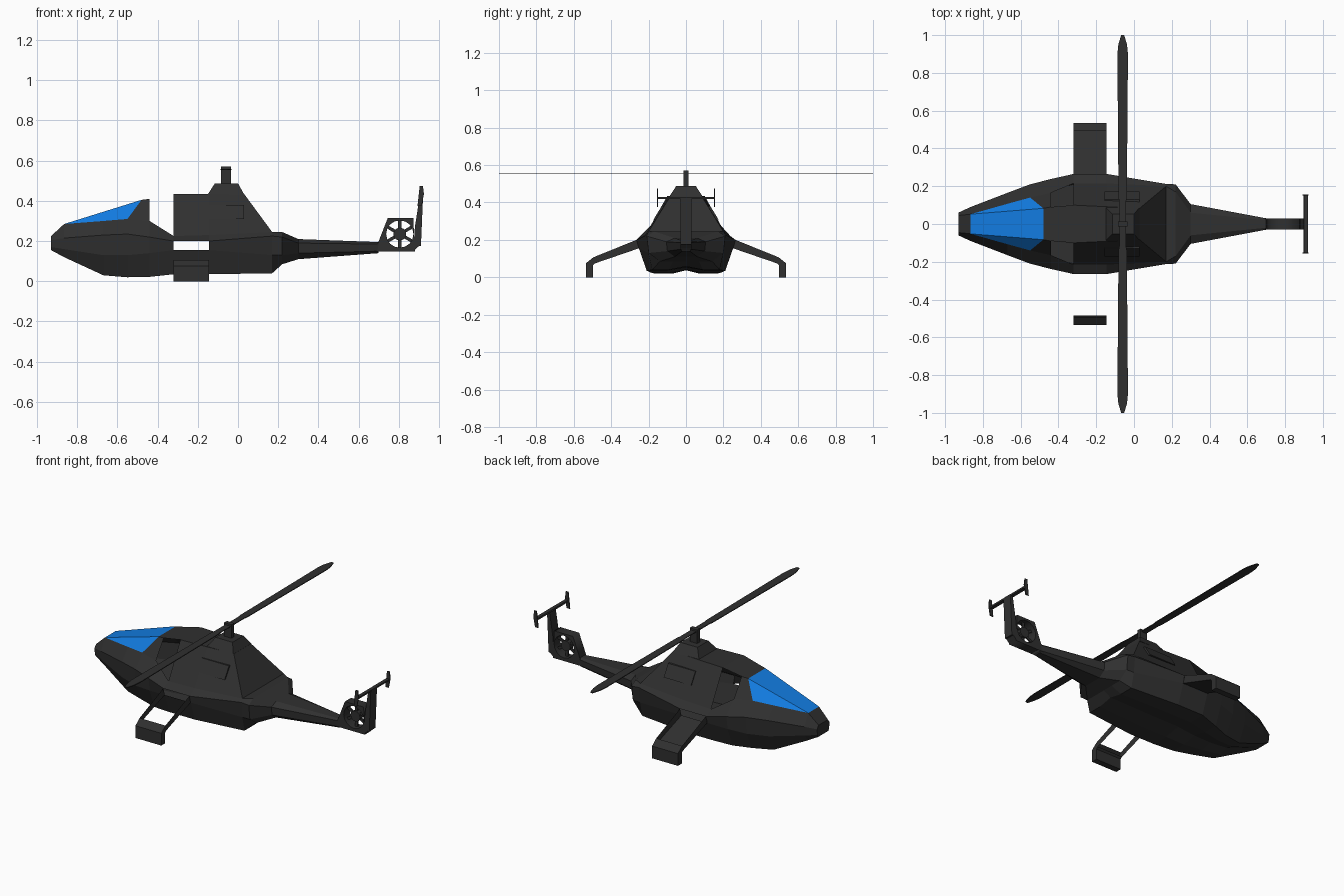
import bpy, bmesh, math
from mathutils import Vector

if "Cube" in bpy.data.objects:
    bpy.data.objects.remove(bpy.data.objects["Cube"])


def material(name, rgb):
    m = bpy.data.materials.new(name)
    m.diffuse_color = (*rgb, 1)
    m.use_nodes = True
    m.node_tree.nodes["Principled BSDF"].inputs["Base Color"].default_value = m.diffuse_color
    return m


DARK = material("dark_grey", (0.029, 0.029, 0.029))
BLUE = material("glass_blue", (0.006, 0.2, 0.75))


def flip(p):
    return (p[0], -p[1], p[2])


def mid(p):
    return (p[0], 0, p[2])


def build(name, faces, mat=DARK, mirror=False):
    """Mesh from coordinate polygons, optionally mirrored across y = 0."""
    bm = bmesh.new()
    polys = list(faces)
    if mirror:
        polys += [[flip(p) for p in reversed(f)] for f in faces]
    for f in polys:
        pts = []
        for p in f:
            if all((Vector(p) - Vector(q)).length > 1e-5 for q in pts):
                pts.append(p)
        if len(pts) > 2:
            bm.faces.new([bm.verts.new(p) for p in pts])
    bmesh.ops.remove_doubles(bm, verts=bm.verts, dist=1e-5)
    bmesh.ops.recalc_face_normals(bm, faces=bm.faces)
    me = bpy.data.meshes.new(name)
    bm.to_mesh(me)
    bm.free()
    me.materials.append(mat)
    ob = bpy.data.objects.new(name, me)
    bpy.context.collection.objects.link(ob)
    return ob


def solid(name, a, b, mirror=False):
    """Closed solid between two matching polygons."""
    n = len(a)
    sides = [[a[i], a[(i + 1) % n], b[(i + 1) % n], b[i]] for i in range(n)]
    return build(name, [a, b] + sides, mirror=mirror)


def slab(name, outline, y0, y1, mirror=False):
    """Side-view outline (x, z) extruded along y."""
    return solid(name, [(x, y0, z) for x, z in outline],
                 [(x, y1, z) for x, z in outline], mirror)


def rect(x0, x1, w, z):
    return [(x0, -w, z), (x1, -w, z), (x1, w, z), (x0, w, z)]


def circle(x, z, r, n):
    return [(x + r * math.cos(i * math.tau / n), z + r * math.sin(i * math.tau / n))
            for i in range(n)]


def section(x, width, chine_z, low_z, base, base_z, sill, sill_z):
    """Half section from keel to sill; the belly has two lobes beside the keel."""
    keel = .018 if -.8 < x < .2 else 0
    return [(x, 0, base_z + keel), (x, base * .5, base_z), (x, base, base_z),
            (x, width * .95, low_z), (x, width, chine_z), (x, sill, sill_z)]


# Hull and boom
stations = [section(*s) for s in (
    (-.93, .06, .205, .17, .05, .155, .045, .225),
    (-.865, .09, .215, .16, .06, .12, .052, .285),
    (-.67, .165, .23, .13, .11, .03, .107, .30),
    (-.55, .21, .235, .13, .14, .02, .14, .31),
    (-.44, .238, .22, .14, .18, .022, .165, .30),
    (-.32, .265, .2, .155, .21, .035, .215, .225),
    (-.145, .265, .2, .155, .21, .035, .215, .23),
    (.17, .212, .225, .13, .18, .04, .2, .245),
    (.22, .21, .22, .13, .14, .085, .17, .245),
    (.30, .105, .19, .14, .06, .11, .06, .21),
    (.70, .03, .185, .15, .02, .14, .02, .195))]
hull = []
for k, (A, B) in enumerate(zip(stations, stations[1:])):
    # leave an opening at the wing root
    hull += [[A[j], B[j], B[j + 1], A[j + 1]] for j in range(5) if (k, j) != (5, 3)]
    if k == 0 or k >= 7:                  # closed top on nose and boom
        hull.append([A[5], B[5], mid(B[5]), mid(A[5])])
for S in (stations[0], stations[-1]):
    hull.append(S + [mid(S[5])])
build("hull", hull, mirror=True)

# Windscreen: centre pane and two side panes, set on the hull sill
nose, sill, corner, post = (stations[i][5] for i in (1, 2, 3, 4))
s1, s2, s3 = (stations[i][5] for i in (5, 6, 7))
brow = (-.48, .083, .405)
build("windscreen", [[nose, brow, mid(brow), mid(nose)],
                     [nose, sill, corner, brow]], BLUE, True)

# Cabin: thin front roof, pillars, sides and rear slope
r0, r1, r2 = (-.44, .09, .41), (-.32, .1, .435), (.03, .083, .435)
rm = (-.145, .0915, .435)
roof = [[p, q, mid(q), mid(p)] for p, q in ((brow, r0), (r0, r1), (r1, r2), (r2, s3))]
build("cabin", roof + [[brow, r0, post, corner], [s1, s2, rm, r1], [s2, s3, r2, rm]],
      mirror=True)


# Raised side panels on the engine housing
def panel(off):
    return [(x, .215 - .61 * (z - .23) + off, z)
            for x, z in ((-.155, .31), (.03, .31), (.03, .38), (-.155, .38))]


solid("engine_panel", panel(-.01), panel(.007), mirror=True)

# Mast fairing and mast
solid("mast_fairing", rect(-.15, .03, .088, .433), rect(-.115, 0, .053, .487))
solid("mast", rect(-.085, -.035, .013, .485), rect(-.085, -.035, .013, .57))

# Main rotor: two slender blades, each a thin tapered slab
half = [(0, .018), (.12, .018), (.14, .022), (.9, .028), (.95, .023), (1, .008)]
rim = [(-.06 + w, y) for y, w in half] + [(-.06 - w, y) for y, w in reversed(half)]
solid("rotor_blade", [(x, y, .554) for x, y in rim],
      [(x, y, .559) for x, y in rim], mirror=True)

# Stub wings with drooping tips; outer and inner edges as (y, z)
outer = [(.265, .2), (.495, .107), (.535, .075), (.535, 0)]
inner = [(.252, .155), (.485, .075), (.497, .065), (.497, 0)]
X0, X1 = -.32, -.145


def strip(p, q):
    return [(X0, *p), (X1, *p), (X1, *q), (X0, *q)]


spars = [[(x, *outer[i]), (x, *outer[i + 1]), (x, *inner[i + 1]), (x, *inner[i])]
         for x in (X0, X1) for i in range(3)]
tip = [strip(e[i], e[i + 1]) for e in (outer, inner) for i in (1, 2)]
tip.append(strip(outer[3], inner[3]))
build("left_wing", spars + tip + [strip(inner[0], inner[1])])
# the other wing is an open frame of two spars
build("right_wing", [[flip(p) for p in f] for f in spars + tip])

# Ducted tail fin with a round opening
cx, cz = .805, .235
cu = bpy.data.curves.new("tail_duct", 'CURVE')
cu.dimensions, cu.fill_mode, cu.extrude = '2D', 'BOTH', .03
for pts in ([(.68, .148), (.88, .148), (.872, .315), (.745, .315)],
            circle(cx, cz, .068, 16)):
    sp = cu.splines.new('POLY')
    sp.points.add(len(pts) - 1)
    for p, (x, z) in zip(sp.points, pts):
        p.co = (x, z, 0, 1)
    sp.use_cyclic_u = True
cu.materials.append(DARK)
duct = bpy.data.objects.new("tail_duct", cu)
duct.rotation_euler.x = math.pi / 2
bpy.context.collection.objects.link(duct)
bpy.context.view_layer.objects.active = duct
duct.select_set(True)
bpy.ops.object.convert(target='MESH')

# Tail fan hub and blades
slab("tail_fan_hub", circle(cx, cz, .032, 12), -.015, .015)
for i in range(6):
    a = math.pi / 2 + i * math.tau / 6
    c, s = math.cos(a), math.sin(a)
    slab("tail_fan_blade", [(cx + c * r - s * w, cz + s * r + c * w) for r, w in
                            ((.025, -.008), (.07, -.008), (.07, .008), (.025, .008))],
         -.004, .004)

# Upright fin, tailplane and end plates
slab("upright_fin", [(.872, .148), (.9, .175), (.91, .175), (.921, .43),
                     (.905, .43), (.88, .27)], -.03, .03)
solid("tailplane", rect(.897, .919, .155, .42), rect(.899, .92, .155, .43))
slab("end_plate", [(.893, .375), (.914, .375), (.925, .435), (.92, .475), (.904, .475)],
     .15, .156, True)
